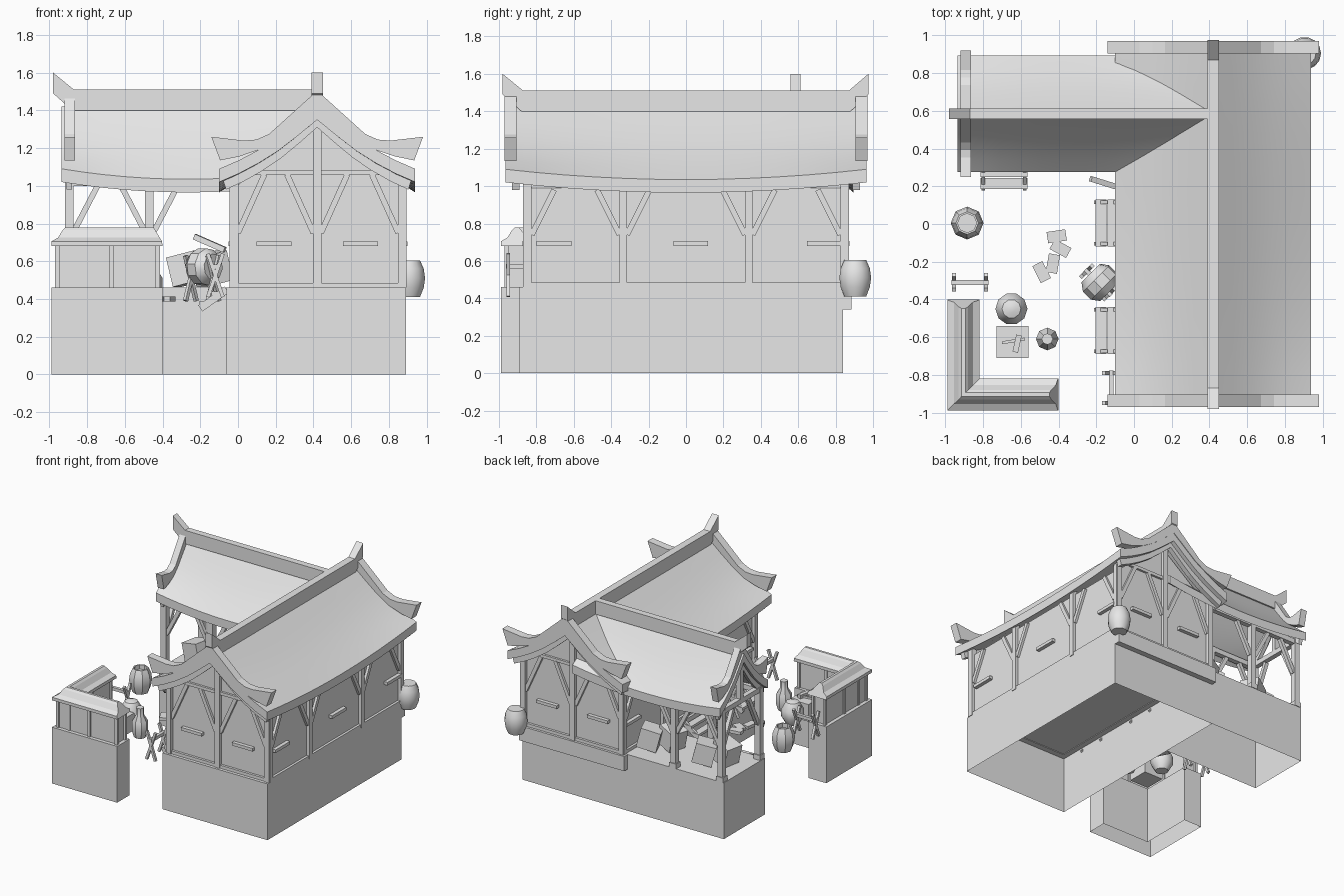
import bpy, bmesh, math
from mathutils import Vector

if "Cube" in bpy.data.objects:
    bpy.data.objects.remove(bpy.data.objects["Cube"])

GREY = (0.8, 0.8, 0.8, 1)
mat = bpy.data.materials.new("plain grey")
mat.use_nodes = True
mat.diffuse_color = GREY
mat.node_tree.nodes["Principled BSDF"].inputs["Base Color"].default_value = GREY
smooth = []


def finish(name, bm):
    bmesh.ops.recalc_face_normals(bm, faces=bm.faces)
    me = bpy.data.meshes.new(name)
    bm.to_mesh(me)
    bm.free()
    me.materials.append(mat)
    ob = bpy.data.objects.new(name, me)
    bpy.context.collection.objects.link(ob)
    return ob


def place(axis, u, v, w):
    return {"x": (w, u, v), "y": (u, w, v), "z": (u, v, w)}[axis]


def loft(name, rings, caps=(True, True)):
    """Skin closed rings of points, with optional end caps."""
    bm = bmesh.new()
    rows = [[bm.verts.new(p) for p in r] for r in rings]
    n = len(rows[0])
    for a, b in zip(rows, rows[1:]):
        for i in range(n):
            j = (i + 1) % n
            bm.faces.new((a[i], a[j], b[j], b[i]))
    for row, cap in zip((rows[0], rows[-1]), caps):
        if cap:
            bm.faces.new(row)
    return finish(name, bm)


def prism(name, pts, axis, a, b, caps=(True, True)):
    return loft(name, [[place(axis, u, v, w) for u, v in pts] for w in (a, b)], caps)


def box(name, x0, x1, y0, y1, z0, z1, open_bottom=False):
    pts = [(x0, y0), (x1, y0), (x1, y1), (x0, y1)]
    return prism(name, pts, "z", z0, z1, (not open_bottom, True))


def beam(name, p, q, w, h=None):
    """Square bar between two points."""
    p, q, h = Vector(p), Vector(q), h or w
    d = (q - p).normalized()
    side = d.cross(Vector((0, 0, 1)))
    side = side.normalized() if side.length > 0.01 else Vector((1, 0, 0))
    up = side.cross(d)
    corners = [(-1, -1), (1, -1), (1, 1), (-1, 1)]
    return loft(name, [[e + side * w / 2 * s + up * h / 2 * t for s, t in corners] for e in (p, q)])


def lathe(name, prof, loc, sides=10, axis=Vector((0, 0, 1))):
    rot = Vector((0, 0, 1)).rotation_difference(axis.normalized())
    rings = [[rot @ Vector((r * math.cos(i * math.tau / sides), r * math.sin(i * math.tau / sides), z))
              + Vector(loc) for i in range(sides)] for r, z in prof]
    ob = loft(name, rings)
    smooth.append(ob)
    return ob


# Roof shapes: half profiles as (share of half span, height)
ROOF = [(0, 1.42), (0.2, 1.335), (0.4, 1.255), (0.6, 1.19), (0.8, 1.135), (1, 1.09)]
TRIM_TOP = [(0, 1.505), (0.49, 1.275), (0.62, 1.245), (0.75, 1.24), (1.08, 1.26)]
TRIM_LOW = [(0, 1.415), (0.4, 1.25), (0.6, 1.19), (0.8, 1.155), (0.99, 1.135)]


def outline(top, low):
    """Mirror a half band into a closed outline."""
    return ([(-d, z) for d, z in top[::-1]] + top[1:]
            + low[::-1] + [(-d, z) for d, z in low[1:]])


def roof(name, axis, centre, half, a, b):
    low = [(d, z - 0.07) for d, z in ROOF]
    rings = []
    for i in range(13):
        t = i / 6 - 1
        sag = 0.055 * (1 - t * t)
        w = a + (b - a) * i / 12
        rings.append([place(axis, centre + d * half, z - sag * d * d, w) for d, z in outline(ROOF, low)])
    smooth.append(loft(name + "_roof", rings))


def rake(name, axis, centre, half, a, b, drop=0.0):
    pts = [(centre + d * half, z - drop) for d, z in outline(TRIM_TOP, TRIM_LOW)]
    prism(name, pts, axis, a, b)


def under_board(name, axis, centre, half, a, b):
    band = outline([(d * .96, z - .06) for d, z in ROOF], [(d * .93, z - .11) for d, z in ROOF])
    prism(name, [(centre + d * half, z) for d, z in band], axis, a, b)


# Foundations, open underneath
box("main_foundation", -0.06, 0.89, -0.89, 0.84, 0, 0.46, True)
box("wing_foundation", -0.93, -0.06, 0.31, 0.84, 0, 0.46, True)
box("back_ledge", -0.06, 0.89, 0.84, 0.885, 0.34, 0.46)

# Main hall walls with gable ends
CX = 0.42
prism("main_walls", [(-0.02, 0.46), (0.87, 0.46), (0.87, 0.99), (CX, 1.33), (-0.02, 0.99)], "y", -0.845, 0.845)
for y, end in ((-0.85, "front"), (0.85, "back")):
    for x in (-0.02, CX, 0.87):
        box(end + "_post", x - .022, x + .022, y - .022, y + .022, 0.46, 1.32 if x == CX else 1.04)
        for s in (-1, 1):
            if -0.1 < x + s * 0.2 < 0.9:
                beam(end + "_brace", (x + s * .02, y, 0.75), (x + s * .16, y, 1.06), 0.03)
    beam(end + "_tie", (0.08, y, 1.07), (0.76, y, 1.07), 0.025)
    beam(end + "_sill", (-0.04, y, 0.47), (0.89, y, 0.47), 0.03)
    for x in (0.19, 0.65):
        beam(end + "_window_bar", (x - .093, y, 0.693), (x + .093, y, 0.693), 0.05, 0.025)
for x, side in ((-0.025, "right"), (0.875, "left")):
    for y in (-0.845, -0.335, 0.335, 0.845):
        box(side + "_post", x - .02, x + .02, y - .02, y + .02, 0.46, 1.02)
        for s in (-1, 1):
            if abs(y + s * 0.1) < 0.86:
                beam(side + "_brace", (x, y + s * .02, 0.74), (x, y + s * .14, 0.98), 0.03)
    beam(side + "_sill", (x, -0.86, 0.47), (x, 0.86, 0.47), 0.03)
    for y in (-0.705, 0.025, 0.74):
        beam(side + "_window_bar", (x, y - .093, 0.693), (x, y + .093, 0.693), 0.05, 0.025)

# Open wing frame
CY = 0.585
for y in (0.335, 0.815):
    for x in (-0.895, -0.47):
        box("wing_post", x - .023, x + .023, y - .023, y + .023, 0.46, 1.04)
        box("wing_post_foot", x - .03, x + .03, y - .03, y + .03, 0.46, 0.5)
        for s in (-1, 1):
            if x + s * .2 > -0.95:
                beam("wing_brace", (x + s * .02, y, 0.75), (x + s * .15, y, 1.0), 0.03)
    beam("wing_plate", (-0.91, y, 1.02), (-0.04, y, 1.02), 0.04)
    s = 1 if y < CY else -1
    beam("wing_end_brace", (-0.895, y + s * .02, 0.75), (-0.895, y + s * .14, 1.0), 0.03)
beam("wing_end_tie", (-0.895, 0.33, 1.03), (-0.895, 0.82, 1.03), 0.04)
beam("wing_king_post", (-0.895, CY, 1.03), (-0.895, CY, 1.34), 0.04)

# Roofs, gable trims and ridges with raised tips
roof("main", "y", CX, 0.52, -0.965, 0.965)
roof("wing", "x", CY, 0.31, -0.935, 0.4)
for a, b in ((-0.97, -0.905), (0.905, 0.97)):
    rake("main_gable_trim", "y", CX, 0.52, a, b)
for a, b in ((-0.93, -0.89), (0.89, 0.93)):
    under_board("main_gable_board", "y", CX, 0.52, a, b)
rake("wing_gable_trim", "x", CY, 0.31, -0.92, -0.865)
under_board("wing_gable_board", "x", CY, 0.31, -0.91, -0.88)
tip = [(-0.98, 1.6), (-0.87, 1.51)]
low_tip = [(-0.88, 1.40), (-0.98, 1.49)]
far = [(0.87, 1.51), (0.975, 1.6), (0.975, 1.49), (0.88, 1.40)]
prism("main_ridge", tip + far + low_tip, "x", CX - 0.03, CX + 0.03)
prism("wing_ridge", tip + [(0.4, 1.51), (0.4, 1.40)] + low_tip, "y", CY - 0.027, CY + 0.027)


# Corner wall with its own little roof
def ell(o, i, end):
    return [(-.99 + o, -.99 + o), (end, -.99 + o), (end, -.99 + i), (-.99 + i, -.99 + i), (-.99 + i, end), (-.99 + o, end)]


prism("corner_foundation", ell(0, 0.16, -0.4), "z", 0, 0.46, (False, True))
prism("corner_wall", ell(0.03, 0.135, -0.43), "z", 0.46, 0.7)
for k in (-0.955, -0.67, -0.425):
    for o in (0.03, 0.135):
        box("corner_wall_post", k - .012, k + .012, -.99 + o - .01, -.99 + o + .01, 0.46, 0.69)
        box("corner_wall_post", -.99 + o - .01, -.99 + o + .01, k - .012, k + .012, 0.46, 0.69)
half = [(0, 0.68), (0, 0.705), (0.035, 0.725), (0.06, 0.765), (0.075, 0.78)]
prof = half + [(0.17 - o, z) for o, z in half[::-1]]
pull = [max(0, z - 0.7) * 0.6 for o, z in prof]
loft("corner_wall_roof", [
    [(-.99 + o, -0.4 - p, z) for (o, z), p in zip(prof, pull)],
    [(-.99 + o, -.99 + o, z) for o, z in prof],
    [(-0.4 - p, -.99 + o, z) for (o, z), p in zip(prof, pull)]])

# Barrels, jars and the hanging lantern
BARREL = [(.06, 0), (.08, .05), (.087, .1), (.08, .15), (.06, .195)]
lathe("corner_lantern", BARREL, (0.905, 0.905, 0.41), 14)
lathe("open_barrel", BARREL + [(.05, .195), (.05, .16)], (-0.885, 0.005, 0.4), 8)
lathe("round_jar", [(.05, 0), (.085, .06), (.085, .12), (.05, .18), (.02, .19)], (-0.65, -0.45, 0.38), 10)
lathe("small_jar", [(.045, 0), (.06, .05), (.06, .13), (.03, .18), (.03, .24)], (-0.46, -0.61, 0.38), 8)
lathe("lying_barrel", [(.07, -.07), (.1, -.03), (.1, .03), (.07, .07)], (-0.18, -0.31, 0.57), 10, Vector((1, -1, 0)))

# Work table with hammer
box("work_table", -0.73, -0.56, -0.71, -0.54, 0.38, 0.52)
beam("hammer_handle", (-0.70, -0.63, 0.53), (-0.58, -0.61, 0.53), 0.015)
beam("hammer_head", (-0.63, -0.68, 0.535), (-0.61, -0.59, 0.535), 0.03)


# Trestle stands
def trestle(name, c, d, top):
    c, d = Vector(c), Vector(d)
    n = Vector((-d.y, d.x, 0)).normalized() * 0.04
    rise = Vector((0, 0, top))
    for s in (-1, 1):
        for t in (-1, 1):
            beam(name + "_leg", c + d * s - n * t, c + d * s + n * t + rise, 0.02)
    beam(name + "_bar", c - d * 1.15 + rise * .7, c + d * 1.15 + rise * .7, 0.025)


trestle("barrel_stand", (-0.19, -0.31, 0.39), (0.06, -0.06, 0), 0.24)
trestle("side_rack", (-0.87, -0.31, 0.4), (0.085, 0, 0), 0.2)
trestle("front_rack", (-0.12, -0.87, 0.41), (0, 0.08, 0), 0.23)
beam("leaning_plank", (-0.23, 0.24, 0.73), (-0.07, 0.19, 0.66), 0.03)

# Steps up to the platforms
for y in (0.005, -0.565):
    for s in (-0.11, 0.11):
        beam("hall_step_rail", (-0.2, y + s, 0.35), (-0.06, y + s, 0.45), 0.02, 0.04)
    for x, z in ((-0.175, 0.38), (-0.11, 0.43)):
        box("hall_step", x - .03, x + .03, y - .125, y + .125, z - .01, z + .01)
for s in (-0.11, 0.11):
    beam("wing_step_rail", (-0.69 + s, 0.19, 0.35), (-0.69 + s, 0.32, 0.45), 0.02, 0.04)
for y, z in ((0.215, 0.38), (0.28, 0.43)):
    box("wing_step", -0.815, -0.565, y - .03, y + .03, z - .01, z + .01)

# Loose paving planks
for x, y, a in ((-0.41, -0.065, 0.15), (-0.39, -0.13, -0.5), (-0.43, -0.21, 1.4), (-0.49, -0.255, -1.1)):
    d = Vector((math.cos(a), math.sin(a), 0)) * 0.05
    beam("paving_plank", Vector((x, y, 0.4)) - d, Vector((x, y, 0.4)) + d, 0.06, 0.025)

# Tilted crates stored in the wing
for x, y, a in ((-0.14, 0.66, 0.4), (-0.27, 0.56, -0.3), (-0.62, 0.64, 0.5), (-0.75, 0.55, -0.2)):
    d = Vector((math.cos(a), math.sin(a), 0.25)) * 0.075
    beam("stored_crate", Vector((x, y, 0.56)) - d, Vector((x, y, 0.56)) + d, 0.15, 0.16)

# Smooth the curved parts
bpy.ops.object.select_all(action="DESELECT")
for ob in smooth:
    ob.select_set(True)
bpy.context.view_layer.objects.active = smooth[0]
bpy.ops.object.shade_smooth_by_angle(angle=math.radians(35))
